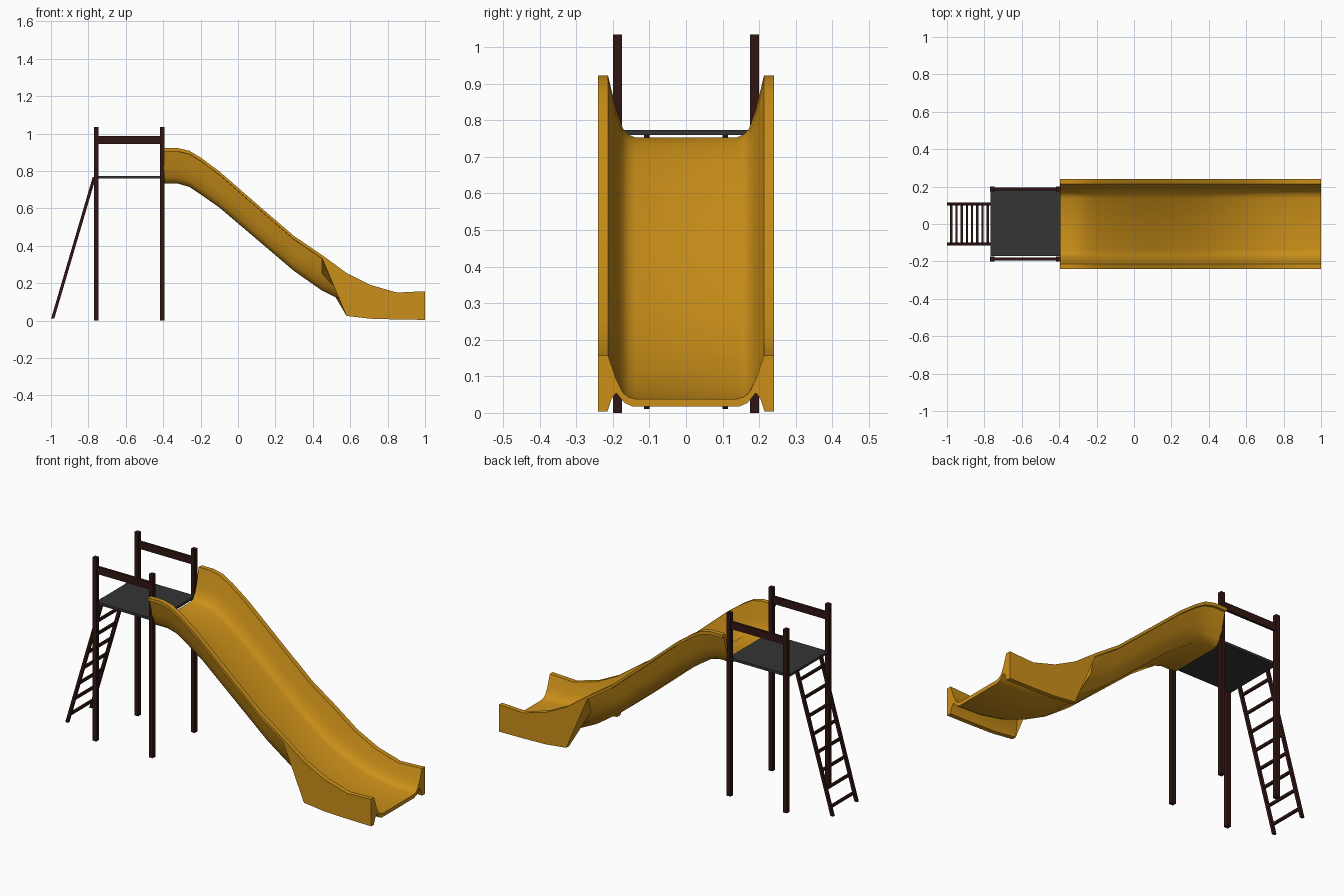
import bpy, bmesh
from mathutils import Vector, Matrix

if "Cube" in bpy.data.objects:
    bpy.data.objects.remove(bpy.data.objects["Cube"])


def material(name, rgb):
    m = bpy.data.materials.new(name)
    m.diffuse_color = (*rgb, 1)
    m.use_nodes = True
    m.node_tree.nodes["Principled BSDF"].inputs["Base Color"].default_value = m.diffuse_color
    return m


YELLOW = material("slide_yellow", (0.60, 0.28, 0.01))
BROWN = material("dark_brown", (0.03, 0.008, 0.006))
GREY = material("dark_grey", (0.035, 0.035, 0.035))


def finish(name, bm, mat):
    bmesh.ops.recalc_face_normals(bm, faces=bm.faces)
    me = bpy.data.meshes.new(name)
    bm.to_mesh(me)
    bm.free()
    me.materials.append(mat)
    ob = bpy.data.objects.new(name, me)
    bpy.context.collection.objects.link(ob)
    return ob


def box(name, lo, hi, mat):
    lo, hi = Vector(lo), Vector(hi)
    bm = bmesh.new()
    bmesh.ops.create_cube(bm, size=1, matrix=Matrix.Translation((lo + hi) / 2)
                          @ Matrix.Diagonal((*(hi - lo), 1)))
    return finish(name, bm, mat)


# Posts, side rails and platform
for y, side in ((-0.187, "front"), (0.187, "back")):
    for x, end in ((-0.758, "left"), (-0.405, "right")):
        box(f"{side}_{end}_post", (x - 0.012, y - 0.0125, 0),
            (x + 0.012, y + 0.0125, 1.035), BROWN)
    box(f"{side}_rail", (-0.758, y - 0.007, 0.945), (-0.405, y + 0.007, 0.986), BROWN)
box("platform", (-0.768, -0.172, 0.760), (-0.393, 0.180, 0.774), GREY)

# Leaning ladder: sheared stringers with square rungs
bottom, top = Vector((-0.991, 0, 0.01)), Vector((-0.768, 0, 0.768))
for s, side in ((-1, "front"), (1, "back")):
    bm = bmesh.new()
    bmesh.ops.create_cube(bm, size=1)
    for v in bm.verts:
        p = top if v.co.z > 0 else bottom
        v.co = (p.x + v.co.x * 0.017, s * 0.107 + v.co.y * 0.015, p.z)
    finish(f"{side}_ladder_stringer", bm, BROWN)
for i in range(8):
    p = bottom.lerp(top, (i + 0.5) / 8)
    box(f"ladder_rung_{i + 1}", (p.x - 0.006, -0.104, p.z - 0.007),
        (p.x + 0.006, 0.104, p.z + 0.007), BROWN)

# Slide stations: x, lip height, underside height, skirt foot (None = short lip)
STATIONS = [
    (-0.395, 0.922, 0.732, None), (-0.32, 0.922, 0.732, None),
    (-0.26, 0.908, 0.715, None), (-0.20, 0.872, 0.675, None),
    (-0.10, 0.798, 0.605, None), (0.10, 0.624, 0.435, None),
    (0.30, 0.452, 0.265, None), (0.45, 0.350, 0.160, None),
    (0.58, 0.255, 0.095, 0.025), (0.71, 0.190, 0.048, 0.010),
    (0.85, 0.150, 0.022, 0.006), (1.00, 0.157, 0.017, 0.004),
]


def section(x, lip, under, foot):
    floor = under + 0.021
    h = lip - floor
    half = [(0.138, floor), (0.158, floor + 0.05 * h), (0.172, floor + 0.14 * h),
            (0.190, floor + 0.43 * h), (0.213, lip), (0.240, lip)]
    if foot is None:
        half += [(0.240, lip - 0.018), (0.226, lip - 0.019),
                 (0.205, floor + 0.40 * h), (0.185, under + 0.032)]
    else:
        half += [(0.240, foot), (0.215, foot),
                 (0.203, under + 0.022), (0.191, under + 0.038)]
    half += [(0.168, under + 0.010), (0.145, under)]
    full = half + [(-y, z) for y, z in reversed(half)]
    return [(x, y, z) for y, z in full]


# Slide chute: lofted trough with flared skirts at the foot
bm = bmesh.new()
rings = [[bm.verts.new(c) for c in section(*st)] for st in STATIONS]
n = len(rings[0])
for a, b in zip(rings, rings[1:]):
    for i in range(n):
        j = (i + 1) % n
        bm.faces.new((a[i], a[j], b[j], b[i]))
# End caps as strips between the inner and outer outlines
for r in (rings[0], rings[-1]):
    m = n // 2
    for off in (0, m):
        h = r[off:off + m]
        for i in range(m // 2 - 1):
            bm.faces.new((h[i], h[i + 1], h[m - 2 - i], h[m - 1 - i]))
    bm.faces.new((r[0], r[m - 1], r[m], r[n - 1]))
slide = finish("slide_chute", bm, YELLOW)
bpy.ops.object.select_all(action='DESELECT')
slide.select_set(True)
bpy.context.view_layer.objects.active = slide
bpy.ops.object.shade_smooth_by_angle(angle=0.6)
